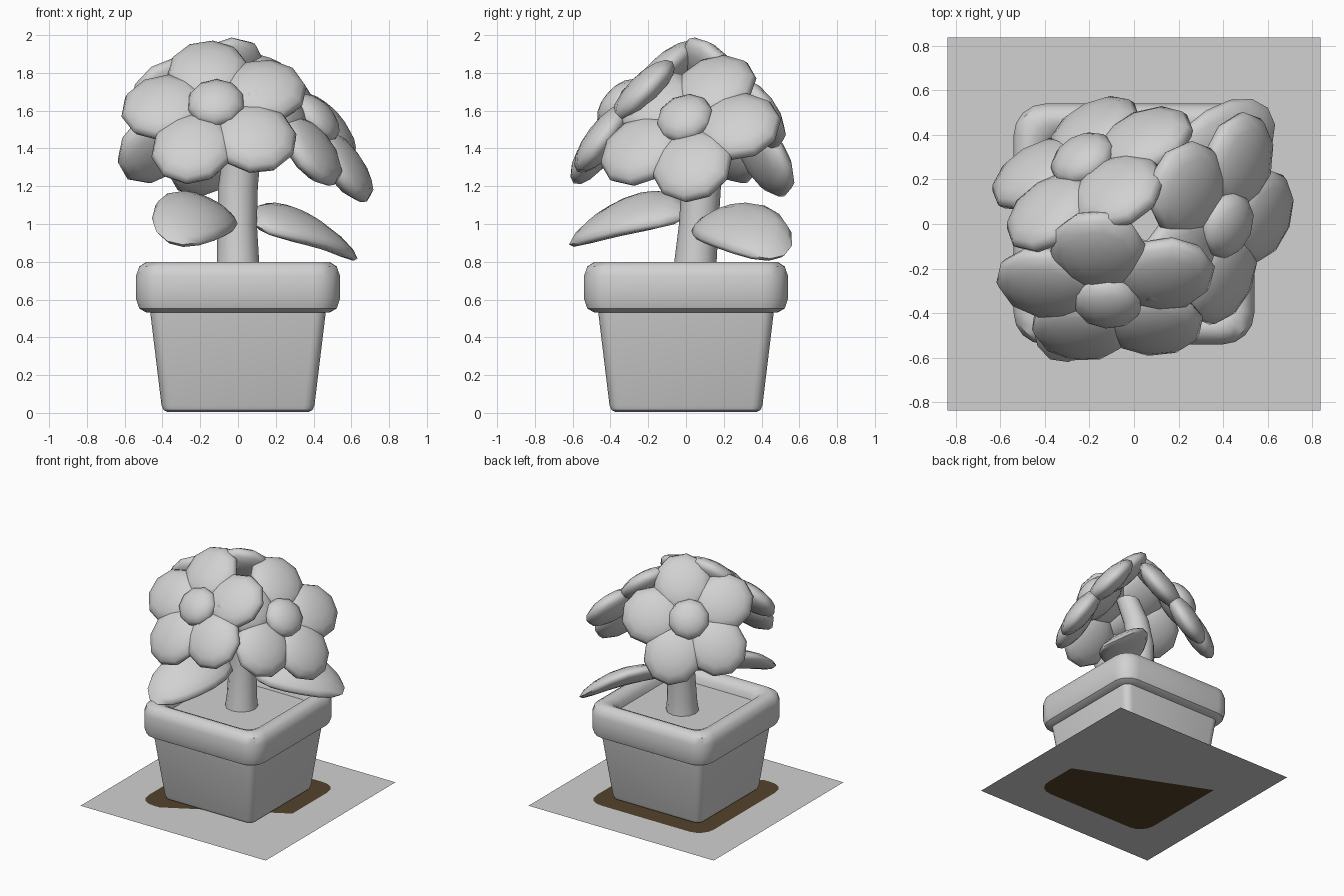
import bpy, bmesh, math
from mathutils import Vector, Matrix

if "Cube" in bpy.data.objects:
    bpy.data.objects.remove(bpy.data.objects["Cube"], do_unlink=True)


def material(name, rgb):
    m = bpy.data.materials.new(name)
    m.use_nodes = True
    m.diffuse_color = (*rgb, 1)
    m.node_tree.nodes["Principled BSDF"].inputs["Base Color"].default_value = (*rgb, 1)
    return m


GREY = material("plain grey", (0.64, 0.64, 0.64))
BROWN = material("soil brown", (0.09, 0.055, 0.025))


def finish(name, bm, mat=GREY, angle=40):
    bmesh.ops.recalc_face_normals(bm, faces=bm.faces)
    mesh = bpy.data.meshes.new(name)
    bm.to_mesh(mesh)
    bm.free()
    ob = bpy.data.objects.new(name, mesh)
    bpy.context.collection.objects.link(ob)
    mesh.materials.append(mat)
    bpy.ops.object.select_all(action="DESELECT")
    ob.select_set(True)
    bpy.context.view_layer.objects.active = ob
    if angle:
        bpy.ops.object.shade_smooth_by_angle(angle=math.radians(angle))


def rounded_square(half, radius, z, steps=4):
    pts = []
    for q in range(4):
        mid = math.radians(45 + 90 * q)
        cx = math.copysign(half - radius, math.cos(mid))
        cy = math.copysign(half - radius, math.sin(mid))
        for i in range(steps + 1):
            a = math.radians(90 * q + 90 * i / steps)
            pts.append(Vector((cx + radius * math.cos(a), cy + radius * math.sin(a), z)))
    return pts


def loft(name, rings):
    # bridge equal rings of points and cap both ends
    bm = bmesh.new()
    loops = [[bm.verts.new(p) for p in ring] for ring in rings]
    n = len(loops[0])
    for a, b in zip(loops, loops[1:]):
        for i in range(n):
            j = (i + 1) % n
            bm.faces.new((a[i], a[j], b[j], b[i]))
    bm.faces.new(loops[0][::-1])
    bm.faces.new(loops[-1])
    finish(name, bm)


# Ground sheet
bm = bmesh.new()
bmesh.ops.create_grid(bm, x_segments=1, y_segments=1, size=0.838,
                      matrix=Matrix.Translation((0, 0, 0.002)))
finish("ground_sheet", bm, angle=0)


# Flat brown patches on both sides of the sheet, each trimmed along one line
def patch(name, z, point, normal):
    bm = bmesh.new()
    bm.faces.new([bm.verts.new(p) for p in rounded_square(0.53, 0.13, z)])
    bmesh.ops.bisect_plane(bm, geom=bm.verts[:] + bm.edges[:] + bm.faces[:],
                           plane_co=point, plane_no=normal, clear_outer=True)
    finish(name, bm, BROWN, 0)


patch("brown_patch_top", 0.004, (0.41, -0.12, 0), (0.48, -0.88, 0))
patch("brown_patch_under", 0, (0.5, -0.11, 0), (0.39, 0.92, 0))

# Pot: tapered body, rolled rim and filling
loft("pot_body", [rounded_square(*r) for r in (
    (0.375, 0.04, 0.005), (0.395, 0.05, 0.015), (0.405, 0.055, 0.04), (0.468, 0.06, 0.56))])
loft("pot_rim", [rounded_square(*r) for r in (
    (0.44, 0.08, 0.53), (0.487, 0.1, 0.532), (0.523, 0.125, 0.553), (0.54, 0.14, 0.605),
    (0.54, 0.14, 0.725), (0.523, 0.125, 0.775), (0.485, 0.1, 0.8), (0.455, 0.1, 0.8),
    (0.42, 0.1, 0.785), (0.395, 0.1, 0.75), (0.385, 0.1, 0.70))])
loft("pot_filling", [rounded_square(0.39, 0.1, z) for z in (0.66, 0.71)])

# Stem, curving gently near the top
rings = []
for x, y, z, r in ((0, 0.045, 0.68, 0.125), (0, 0.05, 0.8, 0.112), (-0.005, 0.068, 1.0, 0.105),
                   (0, 0.08, 1.2, 0.105), (0.025, 0.06, 1.4, 0.1), (0.07, 0.01, 1.6, 0.09)):
    rings.append([Vector((x + r * math.cos(a), y + r * math.sin(a), z))
                  for a in (math.tau * i / 12 for i in range(12))])
loft("stem", rings)


# Flowers: five flattened petals, leaning slightly back, around a domed centre
def pad(name, centre, axes, size):
    bm = bmesh.new()
    bmesh.ops.create_uvsphere(bm, u_segments=10, v_segments=8, radius=1)
    basis = Matrix(axes).transposed().to_4x4()
    bmesh.ops.transform(bm, verts=bm.verts,
                        matrix=Matrix.Translation(centre) @ basis @ Matrix.Diagonal((*size, 1)))
    finish(name, bm, angle=80)


def flower(name, centre, normal, start):
    c, n = Vector(centre), Vector(normal).normalized()
    u = Vector((0, 0, 1)).cross(n).normalized()
    v = n.cross(u)
    lean = math.radians(6)
    for k in range(5):
        a = math.radians(start + 72 * k)
        out = u * math.cos(a) + v * math.sin(a)
        along = out * math.cos(lean) - n * math.sin(lean)
        across = n.cross(out)
        pad(f"{name}_petal_{k + 1}", c + along * 0.285,
            (along, across, along.cross(across)), (0.23, 0.22, 0.085))
    pad(f"{name}_centre", c + n * 0.035, (u, v, n), (0.155, 0.155, 0.085))


flower("front_flower", (-0.115, -0.325, 1.615), (-0.05, -0.75, 0.66), 102)
flower("left_flower", (0.39, 0.005, 1.535), (0.72, -0.27, 0.64), 0)
flower("back_flower", (-0.215, 0.265, 1.585), (-0.42, 0.73, 0.54), 103)


# Leaves: long pads that droop towards the tip and roll to one side
def leaf(name, centre, direction, roll, droop):
    d = Vector((*direction, 0)).normalized()
    side = Vector((-d.y, d.x, 0))
    bm = bmesh.new()
    bmesh.ops.create_uvsphere(bm, u_segments=16, v_segments=8, radius=1)
    for vert in bm.verts:
        s, t, h = vert.co
        width = 0.185 * (1 + 0.1 * s)
        vert.co = Vector(centre) + d * s * 0.345 + side * t * width
        vert.co.z += h * 0.075 + roll * t - droop * s - 0.07 * s * s
    finish(name, bm, angle=80)


leaf("front_leaf", (-0.22, -0.3, 1.05), (-0.45, -0.89), -0.09, 0.07)
leaf("back_leaf", (0.345, 0.29, 0.985), (0.74, 0.67), 0.09, 0.08)
